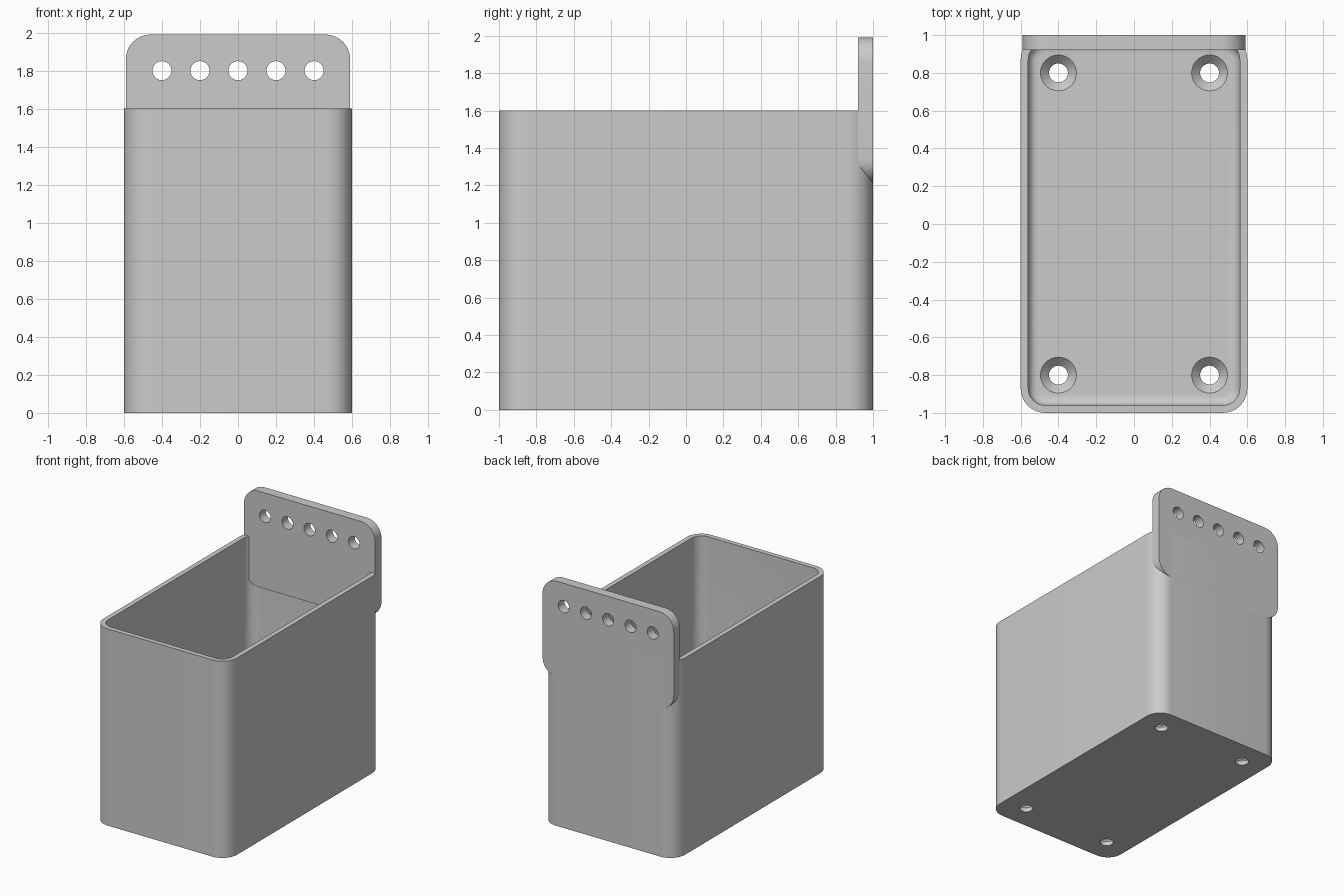
import bpy
import bmesh
from math import sin, cos, pi, radians

default = bpy.data.objects.get("Cube")
if default:
    bpy.data.objects.remove(default, do_unlink=True)

grey = bpy.data.materials.new("plain_grey")
grey.use_nodes = True
COLOUR = (0.6, 0.6, 0.6, 1)
grey.diffuse_color = COLOUR
grey.node_tree.nodes["Principled BSDF"].inputs["Base Color"].default_value = COLOUR


def rounded_rect(half_w, half_h, radius, steps=10):
    """Outline points of a rounded rectangle, anticlockwise."""
    points = []
    for quarter, (sx, sy) in enumerate([(1, 1), (-1, 1), (-1, -1), (1, -1)]):
        for i in range(steps + 1):
            a = (quarter + i / steps) * pi / 2
            points.append((sx * (half_w - radius) + radius * cos(a),
                           sy * (half_h - radius) + radius * sin(a)))
    return points


def circle(cx, cy, radius, sides=40):
    return [(cx + radius * cos(2 * pi * i / sides),
             cy + radius * sin(2 * pi * i / sides)) for i in range(sides)]


def loft(bm, sections):
    """Skin a stack of (outline, height) sections and cap both ends."""
    rings = [[bm.verts.new((x, y, z)) for x, y in outline] for outline, z in sections]
    for low, high in zip(rings, rings[1:]):
        for i in range(len(low)):
            j = (i + 1) % len(low)
            bm.faces.new((low[i], low[j], high[j], high[i]))
    bm.faces.new(rings[0][::-1])
    bm.faces.new(rings[-1])


def make_object(name, stacks):
    bm = bmesh.new()
    for sections in stacks:
        loft(bm, sections)
    bmesh.ops.recalc_face_normals(bm, faces=bm.faces)
    mesh = bpy.data.meshes.new(name)
    bm.to_mesh(mesh)
    bm.free()
    mesh.materials.append(grey)
    obj = bpy.data.objects.new(name, mesh)
    bpy.context.collection.objects.link(obj)
    return obj


def cut_and_smooth(obj, cutter):
    bpy.ops.object.select_all(action='DESELECT')
    bpy.context.view_layer.objects.active = obj
    obj.select_set(True)
    cut = obj.modifiers.new("holes", 'BOOLEAN')
    cut.operation = 'DIFFERENCE'
    cut.solver = 'EXACT'
    cut.object = cutter
    bpy.ops.object.modifier_apply(modifier=cut.name)
    bpy.data.objects.remove(cutter, do_unlink=True)
    bpy.ops.object.shade_smooth_by_angle(angle=radians(30))


# Open bin: outer shell, rim, inner wall and filleted floor
W, D, H, R = 0.6, 1.0, 1.6, 0.13
WALL, FLOOR, FILLET = 0.04, 0.08, 0.05


def inner(inset):
    t = WALL + inset
    return rounded_rect(W - t, D - t, R - t)


shell = [(rounded_rect(W, D, R), 0), (rounded_rect(W, D, R), H), (inner(0), H)]
for k in range(7):
    a = k / 6 * pi / 2
    shell.append((inner(FILLET * (1 - cos(a))), FLOOR + FILLET * (1 - sin(a))))
bin_body = make_object("bin_body", [shell])

# Countersunk screw holes in the floor
screw_profile = [(0.05, -0.1), (0.05, 0.035), (0.096, FLOOR + 0.001), (0.096, 0.2)]
screws = make_object("screw_hole_cutter", [
    [(circle(x, y, r), z) for r, z in screw_profile]
    for x in (-0.4, 0.4) for y in (-0.8, 0.8)])
cut_and_smooth(bin_body, screws)

# Rounded hanging plate, flush with the back of the bin
PLATE_Z, PLATE_T = 1.6, 0.08
plate_outline = rounded_rect(0.59, 0.39, 0.13)
plate = make_object("hanging_plate", [[(plate_outline, 0), (plate_outline, PLATE_T)]])
pegs = make_object("plate_hole_cutter", [
    [(circle(0.2 * i, 0.2, 0.05), z) for z in (-0.1, 0.2)] for i in range(-2, 3)])
cut_and_smooth(plate, pegs)
plate.location = (0, D, PLATE_Z)
plate.rotation_euler = (pi / 2, 0, 0)
